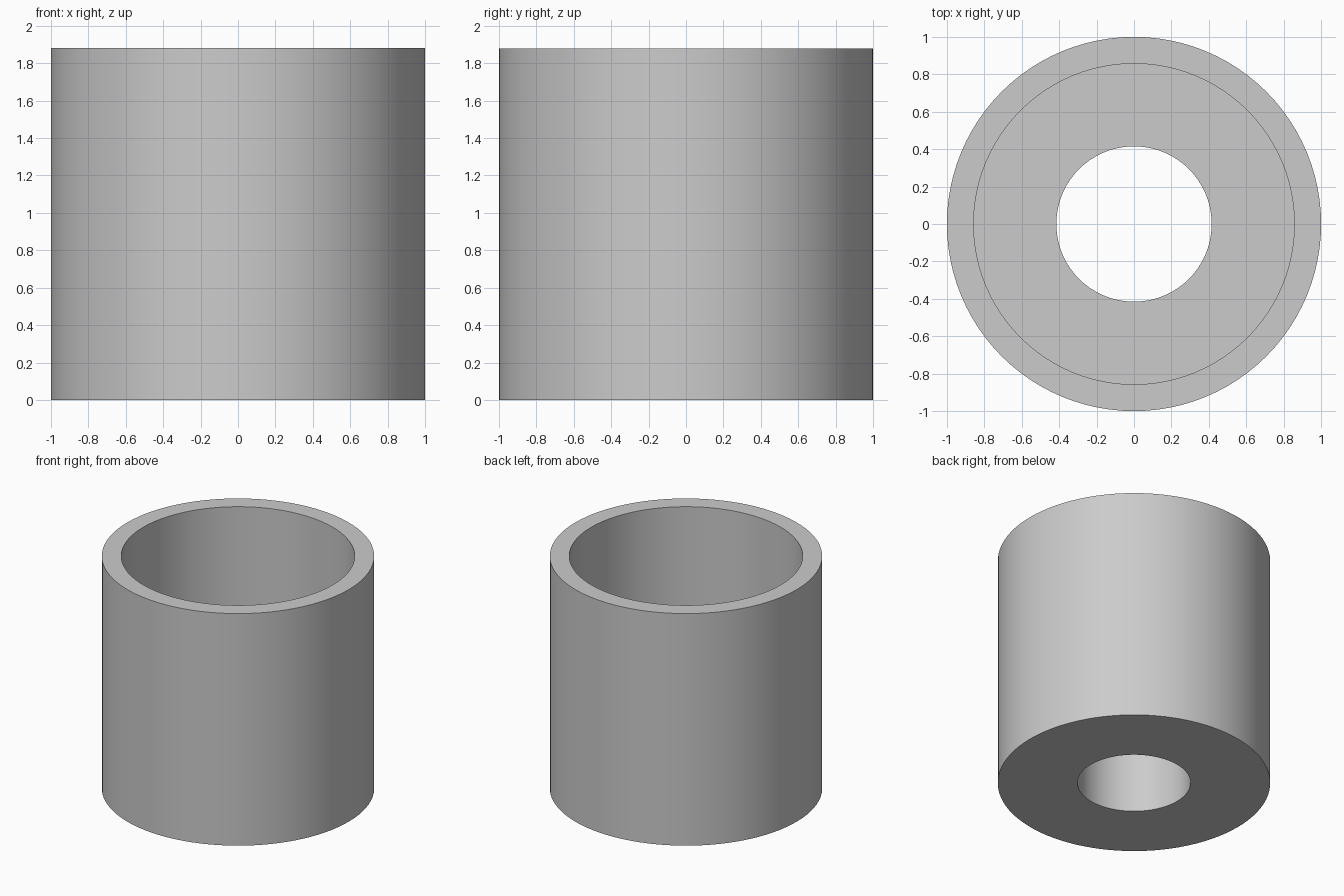
import bpy, bmesh, math

if "Cube" in bpy.data.objects:
    bpy.data.objects.remove(bpy.data.objects["Cube"])

SIDES = 96
HEIGHT = 1.88
OUTER, BORE, HOLE = 1.0, 0.857, 0.415
FLOOR = 0.78  # height of the hidden shoulder inside the bore

# Closed cross-section (radius, z), revolved around z
profile = [(HOLE, 0), (OUTER, 0), (OUTER, HEIGHT),
           (BORE, HEIGHT), (BORE, FLOOR), (HOLE, FLOOR)]

bm = bmesh.new()
rings = []
for i in range(SIDES):
    a = 2 * math.pi * i / SIDES
    rings.append([bm.verts.new((r * math.cos(a), r * math.sin(a), z))
                  for r, z in profile])
n = len(profile)
for i in range(SIDES):
    a, b = rings[i], rings[(i + 1) % SIDES]
    for j in range(n):
        k = (j + 1) % n
        bm.faces.new((a[j], b[j], b[k], a[k]))
bmesh.ops.recalc_face_normals(bm, faces=bm.faces)

# Counterbored sleeve
mesh = bpy.data.meshes.new("counterbored_sleeve")
bm.to_mesh(mesh)
bm.free()
sleeve = bpy.data.objects.new("counterbored_sleeve", mesh)
bpy.context.collection.objects.link(sleeve)

# Smooth walls, sharp rims
bpy.context.view_layer.objects.active = sleeve
sleeve.select_set(True)
bpy.ops.object.shade_smooth_by_angle(angle=math.radians(30))
